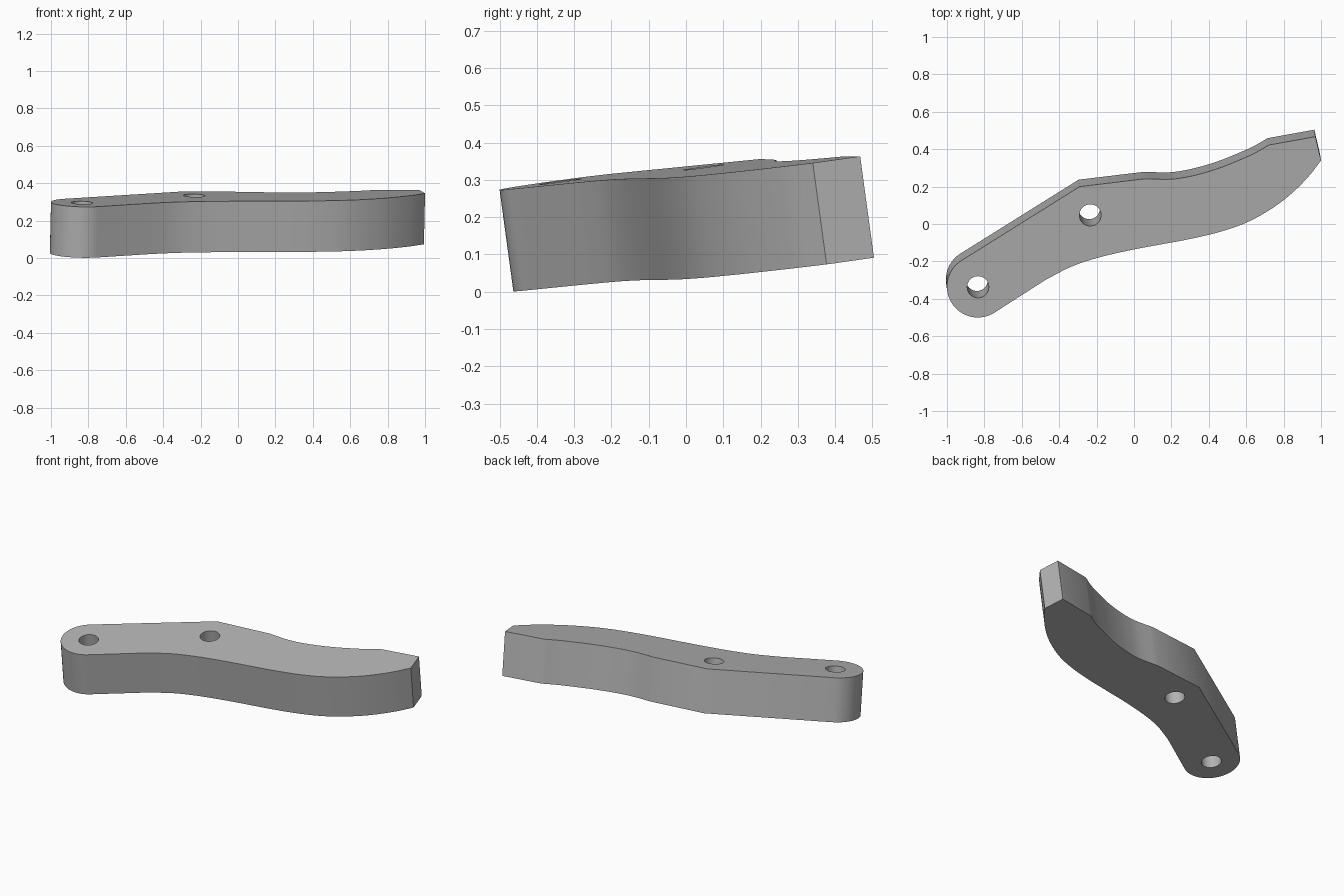
import bpy, bmesh, math
from mathutils import Vector

cube = bpy.data.objects.get("Cube")
if cube:
    bpy.data.objects.remove(cube, do_unlink=True)

AXIS = Vector((0.006, -0.037, 0.272))      # tilted thickness direction
END = Vector((-0.835, -0.335))             # centre of the rounded end
END_R, HOLE_R = 0.165, 0.058
HOLES = [(-0.834, -0.337), (-0.234, 0.047)]


def arc(centre, radius, start, stop, steps):
    """Points along a circular arc, angles in degrees."""
    result = []
    for i in range(steps + 1):
        a = math.radians(start + (stop - start) * i / steps)
        result.append(Vector((centre[0] + radius * math.cos(a),
                              centre[1] + radius * math.sin(a))))
    return result


def smooth_path(points, steps=5):
    """Catmull-Rom curve through the points."""
    p = [Vector(q) for q in points]
    p = [2 * p[0] - p[1]] + p + [2 * p[-1] - p[-2]]
    result = []
    for a, b, c, d in zip(p, p[1:], p[2:], p[3:]):
        for i in range(steps):
            t = i / steps
            result.append(0.5 * (2 * b + (c - a) * t
                                 + (2 * a - 5 * b + 4 * c - d) * t * t
                                 + (3 * b - a - 3 * c + d) * t ** 3))
    return result + [p[-2]]


def top_height(x, y):
    """Height of the tilted upper face."""
    return 0.273 + 0.136 * (y + 0.5) - 0.023 * (x + 0.83)


# Outline: rounded end, wavy lower edge, square tip, hollow upper edge
lower_edge = smooth_path([(-0.47, -0.297), (-0.33, -0.226), (-0.18, -0.177),
                          (0, -0.136), (0.14, -0.11), (0.3, -0.08),
                          (0.46, -0.042), (0.6, 0.007), (0.725, 0.075),
                          (0.83, 0.152), (0.93, 0.25), (1.0, 0.34)])
upper_edge = smooth_path([(0.72, 0.422), (0.64, 0.376), (0.54, 0.332),
                          (0.45, 0.297), (0.355, 0.268), (0.27, 0.249),
                          (0.185, 0.239), (0.06, 0.242)])
outline = (arc(END, END_R, 121.8, 301.8, 32) + lower_edge
           + [Vector((0.97, 0.467))] + upper_edge + [Vector((-0.29, 0.2))])
hole_loops = [arc(c, HOLE_R, 0, 360, 32)[:-1] for c in HOLES]

# Fill the outline around the holes, then sweep it along the axis
bm = bmesh.new()
for loop in [outline] + hole_loops:
    verts = [bm.verts.new((p.x, p.y, 0)) for p in loop]
    for a, b in zip(verts, verts[1:] + verts[:1]):
        bm.edges.new((a, b))
bmesh.ops.triangle_fill(bm, use_beauty=True, edges=bm.edges[:], normal=(0, 0, 1))
for v in bm.verts:
    v.co.z = top_height(v.co.x, v.co.y)
swept = bmesh.ops.extrude_face_region(bm, geom=bm.faces[:], use_keep_orig=True)
bmesh.ops.translate(bm, vec=-AXIS,
                    verts=[g for g in swept["geom"] if isinstance(g, bmesh.types.BMVert)])
bmesh.ops.recalc_face_normals(bm, faces=bm.faces[:])
bmesh.ops.dissolve_limit(bm, angle_limit=0.001, verts=bm.verts[:], edges=bm.edges[:])

mesh = bpy.data.meshes.new("lever_arm")
bm.to_mesh(mesh)
bm.free()
lever = bpy.data.objects.new("lever_arm", mesh)
bpy.context.collection.objects.link(lever)

# Plain grey finish
GREY = (0.45, 0.45, 0.45, 1)
grey = bpy.data.materials.new("plain_grey")
grey.use_nodes = True
grey.diffuse_color = GREY
grey.node_tree.nodes["Principled BSDF"].inputs["Base Color"].default_value = GREY
mesh.materials.append(grey)

bpy.ops.object.select_all(action="DESELECT")
lever.select_set(True)
bpy.context.view_layer.objects.active = lever
bpy.ops.object.shade_smooth_by_angle(angle=math.radians(30))
